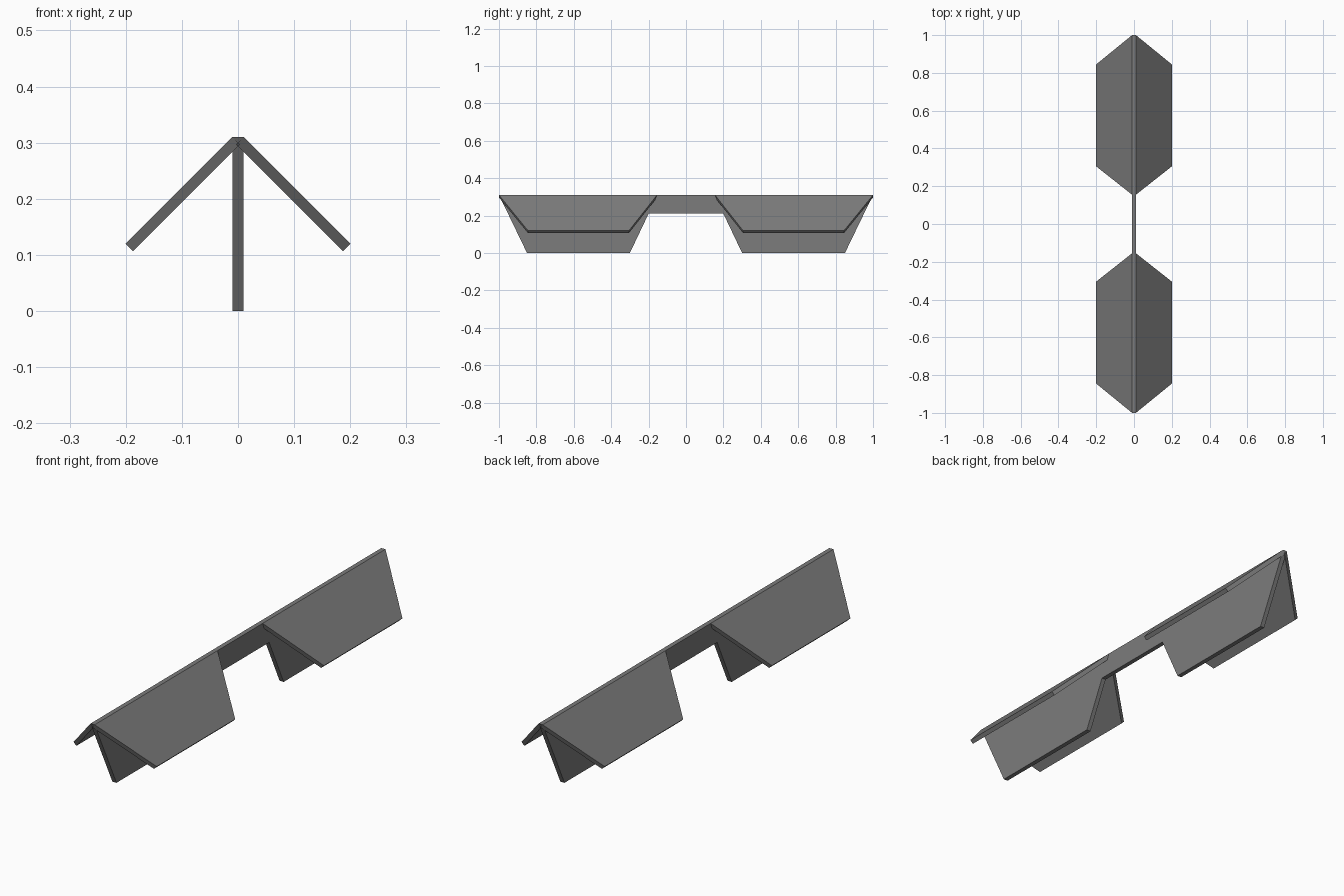
import bpy
import bmesh
from mathutils import Vector

cube = bpy.data.objects.get("Cube")
if cube:
    bpy.data.objects.remove(cube, do_unlink=True)

grey = bpy.data.materials.new("mid grey")
grey.use_nodes = True
grey.diffuse_color = (0.2, 0.2, 0.2, 1)
grey.node_tree.nodes["Principled BSDF"].inputs["Base Color"].default_value = (0.2, 0.2, 0.2, 1)


def slab(name, outline, origin, down, inward, thickness):
    """Extrude an outline of (y, distance down the slab) points."""
    down, inward = Vector(down).normalized(), Vector(inward).normalized()
    bm = bmesh.new()
    verts = [bm.verts.new(Vector(origin) + Vector((0, y, 0)) + down * s) for y, s in outline]
    face = bm.faces.new(verts)
    extruded = bmesh.ops.extrude_face_region(bm, geom=[face])
    moved = [g for g in extruded["geom"] if isinstance(g, bmesh.types.BMVert)]
    bmesh.ops.translate(bm, verts=moved, vec=inward * thickness)
    bmesh.ops.recalc_face_normals(bm, faces=bm.faces)
    mesh = bpy.data.meshes.new(name)
    bm.to_mesh(mesh)
    bm.free()
    mesh.materials.append(grey)
    obj = bpy.data.objects.new(name, mesh)
    bpy.context.collection.objects.link(obj)
    return obj


TOP, HALF = 0.31, 0.01

# Upright plate: two tapered feet joined by a bridge
half_profile = [(1, 0), (0.85, TOP), (0.3, TOP), (0.2, 0.1)]
profile = half_profile + [(-y, s) for y, s in reversed(half_profile)]
slab("centre_plate", profile, (HALF, 0, TOP), (0, 0, -1), (-1, 0, 0), 2 * HALF)

# Four sloping wings, mirrored across both axes
wing = [(1, 0), (0.845, 0.269), (0.305, 0.269), (0.155, 0)]
for side, side_name in ((1, "left"), (-1, "right")):
    for end, end_name in ((-1, "front"), (1, "back")):
        slab(f"{end_name}_{side_name}_wing", [(end * y, s) for y, s in wing],
             (side * HALF, 0, TOP), (side, 0, -1), (-side, 0, -1), 0.019)
